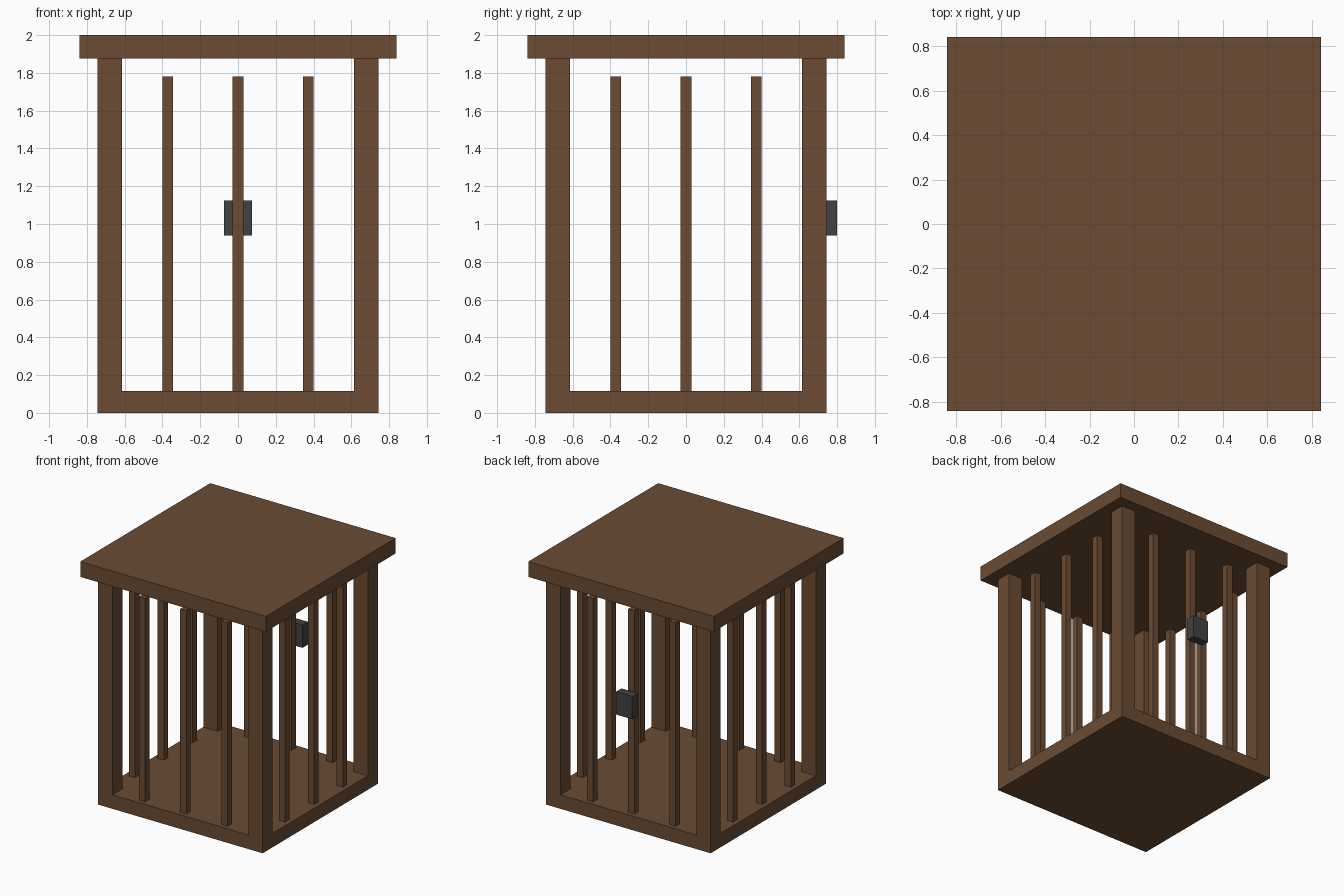
import bpy

if "Cube" in bpy.data.objects:
    bpy.data.objects.remove(bpy.data.objects["Cube"])


def material(name, rgb):
    m = bpy.data.materials.new(name)
    m.diffuse_color = (*rgb, 1)
    m.use_nodes = True
    m.node_tree.nodes["Principled BSDF"].inputs["Base Color"].default_value = m.diffuse_color
    return m


wood = material("brown wood", (0.147, 0.071, 0.034))
metal = material("dark metal", (0.054, 0.054, 0.058))


def box(name, lo, hi, mat):
    """Axis-aligned box between two corners."""
    bpy.ops.mesh.primitive_cube_add(size=1, location=[(a + b) / 2 for a, b in zip(lo, hi)])
    o = bpy.context.object
    o.name = name
    o.scale = [b - a for a, b in zip(lo, hi)]
    bpy.ops.object.transform_apply(location=False, rotation=False, scale=True)
    o.data.materials.append(mat)
    return o


def upright(name, x, y, width, z0, z1):
    h = width / 2
    box(name, (x - h, y - h, z0), (x + h, y + h, z1), wood)


HALF, FLOOR, ROOF = 0.745, 0.115, 1.875
POST, BAR = 0.13, 0.056
LINE = HALF - POST / 2          # centre line of posts and bars

# Floor and overhanging roof slabs
box("floor", (-HALF, -HALF, 0), (HALF, HALF, FLOOR), wood)
box("roof", (-0.84, -0.84, ROOF), (0.84, 0.84, 2), wood)

# Corner posts
for sx in (-1, 1):
    for sy in (-1, 1):
        upright("corner_post", sx * LINE, sy * LINE, POST, FLOOR, ROOF)

# Three bars per side, stopping short of the roof
for s in (-1, 1):
    for t in (-0.373, 0, 0.373):
        upright("front_back_bar", t, s * LINE, BAR, FLOOR, 1.78)
        upright("side_bar", s * LINE, t, BAR, FLOOR, 1.78)

# Lock on the back
box("lock", (-0.073, 0.73, 0.938), (0.073, 0.80, 1.125), metal)
